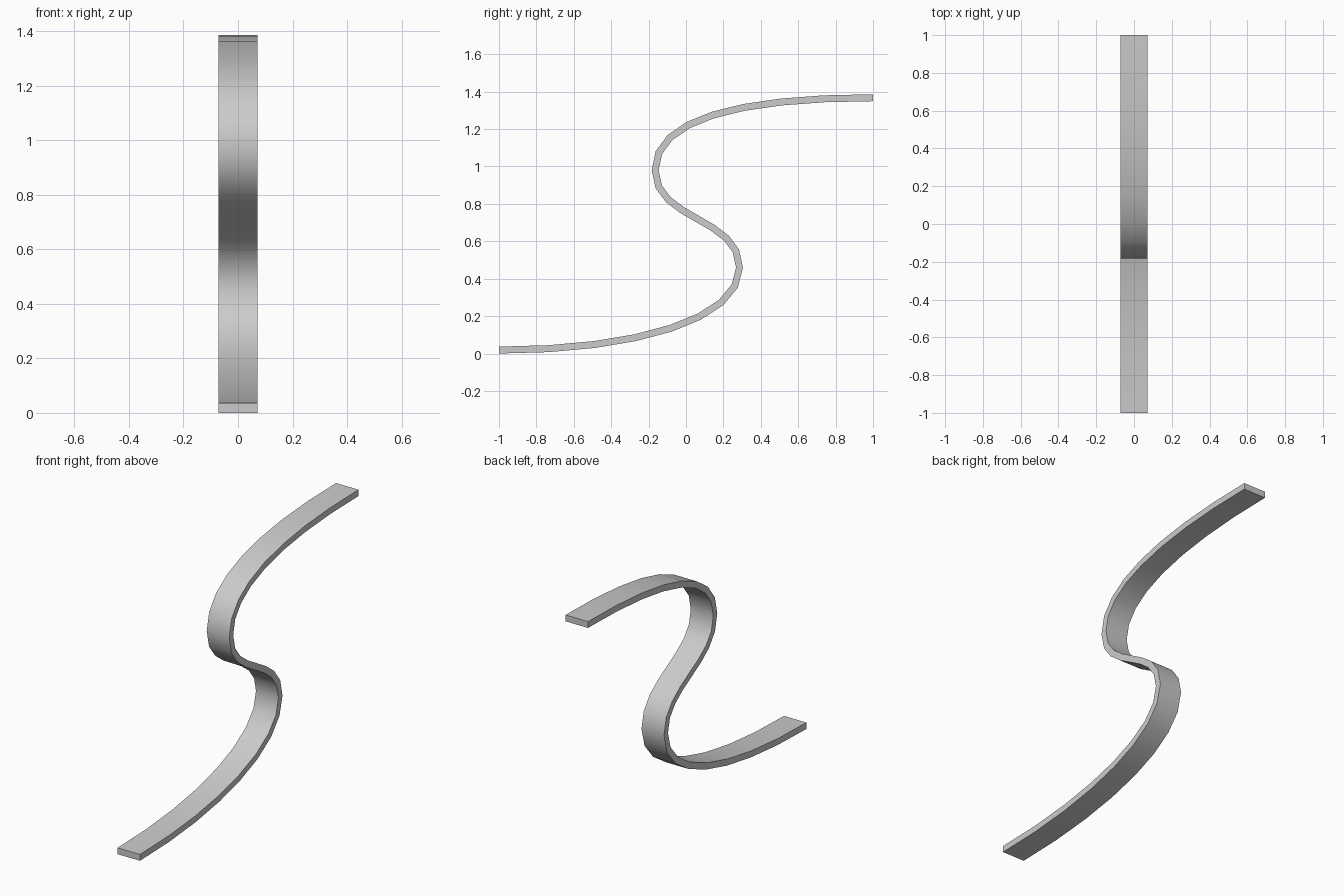
import bpy, bmesh, math
from mathutils import Vector
from mathutils.geometry import interpolate_bezier

cube = bpy.data.objects.get("Cube")
if cube:
    bpy.data.objects.remove(cube, do_unlink=True)

HALF_WIDTH = 0.072
HALF_THICK = 0.0185
STEPS = 8

# Plain grey material
grey = bpy.data.materials.new("plain_grey")
grey.use_nodes = True
colour = (0.6, 0.6, 0.6, 1)
grey.diffuse_color = colour
grey.node_tree.nodes["Principled BSDF"].inputs["Base Color"].default_value = colour

# S-shaped centre line in the side plane: (point, handle before, handle after)
knots = [
    (Vector((0, -1, 0.0185)), None, Vector((0, 0.73, 0))),
    (Vector((0, 0.286, 0.46)), Vector((0, 0, -0.28)), Vector((0, 0, 0.27))),
    (Vector((0, -0.165, 0.98)), Vector((0, 0, -0.27)), Vector((0, 0, 0.27))),
    (Vector((0, 1, 1.3675)), Vector((0, -0.73, 0)), None),
]
path = [knots[0][0]]
for (a, _, out), (b, back, _) in zip(knots, knots[1:]):
    path += interpolate_bezier(a, a + out, b + back, b, STEPS + 1)[1:]

# Rectangular section swept along the centre line
bm = bmesh.new()
rings = []
for i, p in enumerate(path):
    tangent = (path[min(i + 1, len(path) - 1)] - path[max(i - 1, 0)]).normalized()
    if i in (0, len(path) - 1):
        tangent = Vector((0, 1, 0))
    normal = Vector((0, -tangent.z, tangent.y)) * HALF_THICK
    side = Vector((HALF_WIDTH, 0, 0))
    corners = (p - side - normal, p + side - normal, p + side + normal, p - side + normal)
    rings.append([bm.verts.new(c) for c in corners])
for a, b in zip(rings, rings[1:]):
    for k in range(4):
        n = (k + 1) % 4
        bm.faces.new((a[k], a[n], b[n], b[k]))
bm.faces.new(rings[0])
bm.faces.new(rings[-1])
bmesh.ops.recalc_face_normals(bm, faces=bm.faces)

mesh = bpy.data.meshes.new("curved_strip")
bm.to_mesh(mesh)
bm.free()
mesh.materials.append(grey)
strip = bpy.data.objects.new("curved_strip", mesh)
bpy.context.collection.objects.link(strip)

# Smooth broad faces, sharp strip edges
bpy.ops.object.select_all(action='DESELECT')
strip.select_set(True)
bpy.context.view_layer.objects.active = strip
bpy.ops.object.shade_smooth_by_angle(angle=math.radians(40))
